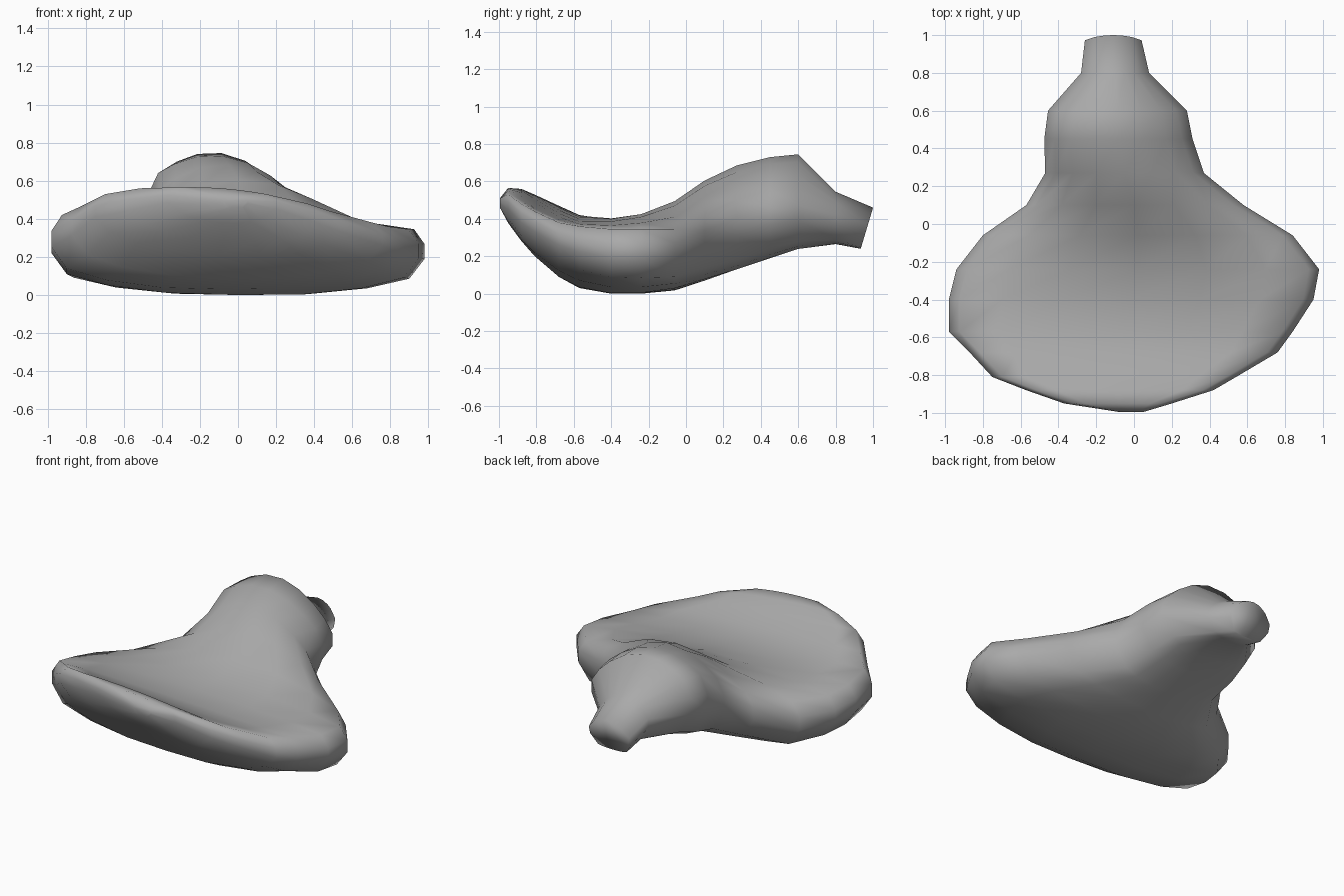
import bpy
import bmesh

cube = bpy.data.objects.get("Cube")
if cube:
    bpy.data.objects.remove(cube, do_unlink=True)

# Single matte grey
grey = bpy.data.materials.new("matte grey")
grey.use_nodes = True
colour = (0.4, 0.4, 0.4, 1)
grey.diffuse_color = colour
grey.node_tree.nodes["Principled BSDF"].inputs["Base Color"].default_value = colour

# Cross-sections from the front lip to the neck stub:
# y, left x, right x, top heights (3), bottom heights (3)
SECTIONS = [
    (-.995, -.08, .05, .51, .51, .51, .46, .46, .46),
    (-.95, -.37, .2, .565, .56, .53, .43, .38, .4),
    (-.88, -.57, .42, .56, .54, .48, .37, .29, .31),
    (-.81, -.75, .54, .53, .49, .44, .33, .21, .26),
    (-.68, -.87, .76, .47, .43, .38, .21, .09, .18),
    (-.57, -.98, .84, .42, .4, .36, .14, .03, .13),
    (-.4, -.98, .95, .385, .4, .345, .11, 0, .09),
    (-.24, -.94, .98, .36, .425, .345, .09, 0, .085),
    (-.06, -.8, .84, .345, .495, .345, .06, .02, .09),
    (.1, -.57, .58, .41, .605, .42, .12, .07, .14),
    (.27, -.47, .37, .55, .685, .5, .2, .13, .18),
    (.45, -.475, .31, .64, .73, .56, .25, .19, .24),
    (.6, -.455, .28, .65, .745, .56, .3, .24, .28),
    (.8, -.28, .08, .5, .545, .49, .29, .265, .29),
    (1, -.26, .04, .42, .46, .42, .25, .24, .25),
]
STEPS = (-1, -.75, -.4, 0, .4, .75, 1)


def edge_row(xl, xr, inset, heights, power):
    """Points across the body through left, middle and right heights."""
    left, mid, right = heights
    centre, half = (xl + xr) / 2, (xr - xl) / 2
    reach = half - min(inset, .3 * half)
    rise = (left + right) / 2 - mid
    return [(centre + reach * t, mid + (right - left) * t / 2 + rise * abs(t) ** power)
            for t in STEPS]


def section_points(y, xl, xr, tl, tc, tr, bl, bc, br, lean):
    """Closed outline: top, right edge, flatter underside, left edge."""
    outline = edge_row(xl, xr, .055, (tl, tc, tr), 2)
    outline += [(xr, br + (tr - br) * k) for k in (.7, .4)]
    outline += reversed(edge_row(xl, xr, .08, (bl, bc, br), 3))
    outline += [(xl, bl + (tl - bl) * k) for k in (.4, .7)]
    return [(x, y + lean * (z - tc), z) for x, z in outline]


# Body: loft through all sections, closed at both ends, with a tilted neck end
bm = bmesh.new()
rings = []
for section in SECTIONS:
    lean = .3 if section is SECTIONS[-1] else 0
    rings.append([bm.verts.new(p) for p in section_points(*section, lean)])
for a, b in zip(rings, rings[1:]):
    for i in range(len(a)):
        j = (i + 1) % len(a)
        bm.faces.new((a[i], a[j], b[j], b[i]))
bm.faces.new(rings[0])
bm.faces.new(rings[-1])
bmesh.ops.recalc_face_normals(bm, faces=bm.faces[:])
for face in bm.faces:
    face.smooth = True

mesh = bpy.data.meshes.new("curled_body")
bm.to_mesh(mesh)
bm.free()
mesh.materials.append(grey)
body = bpy.data.objects.new("curled_body", mesh)
bpy.context.collection.objects.link(body)
